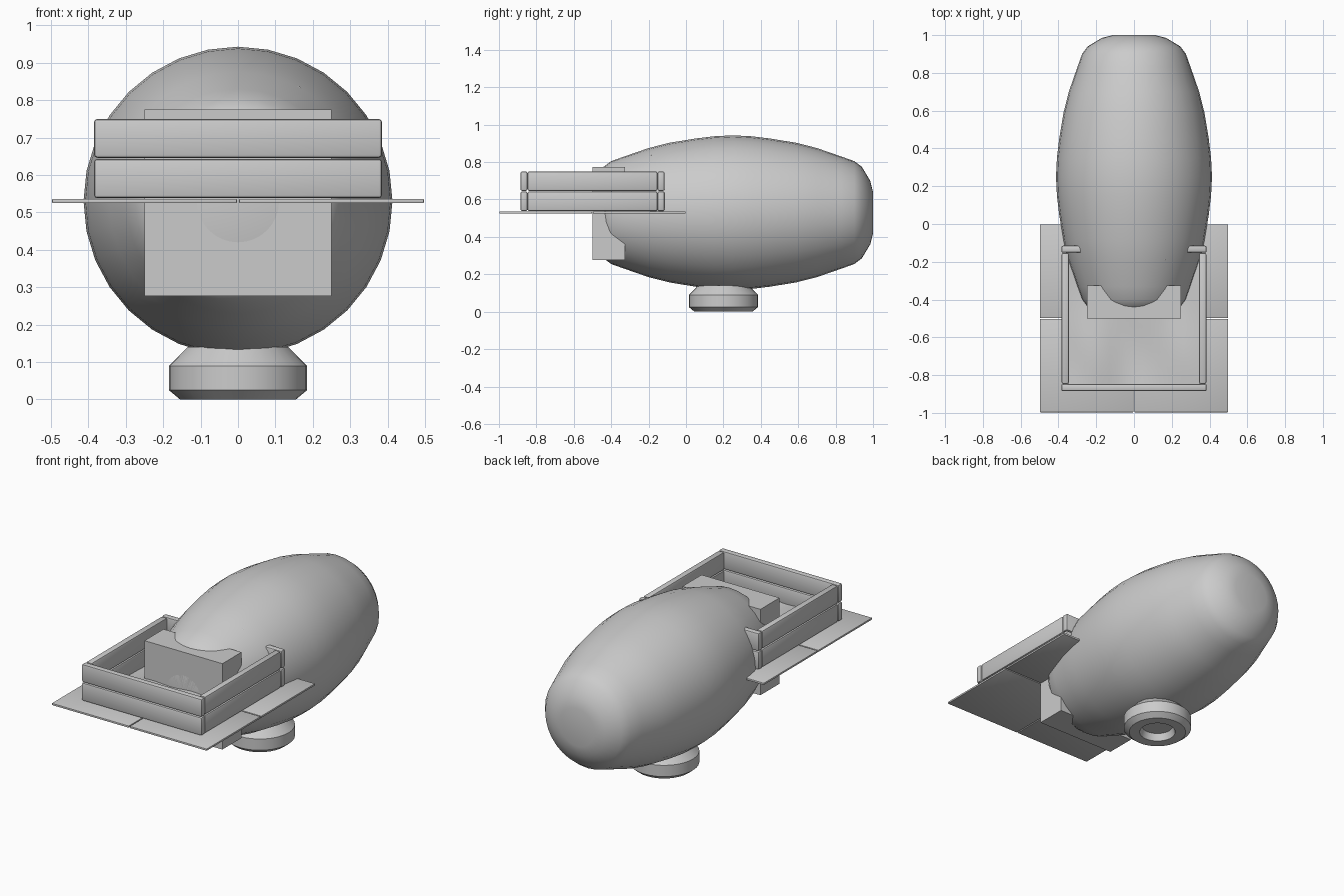
import bpy, bmesh, math
from mathutils import Matrix

if "Cube" in bpy.data.objects:
    bpy.data.objects.remove(bpy.data.objects["Cube"])

grey = bpy.data.materials.new("plain grey")
grey.diffuse_color = (0.6, 0.6, 0.6, 1)
grey.use_nodes = True
grey.node_tree.nodes["Principled BSDF"].inputs["Base Color"].default_value = grey.diffuse_color


def finish(name, bm, smooth=None):
    bmesh.ops.recalc_face_normals(bm, faces=bm.faces)
    me = bpy.data.meshes.new(name)
    bm.to_mesh(me)
    bm.free()
    me.materials.append(grey)
    ob = bpy.data.objects.new(name, me)
    bpy.context.collection.objects.link(ob)
    if smooth:
        bpy.ops.object.select_all(action='DESELECT')
        bpy.context.view_layer.objects.active = ob
        ob.select_set(True)
        bpy.ops.object.shade_smooth_by_angle(angle=math.radians(smooth))
    return ob


def box(name, lo, hi, bevel=0):
    bm = bmesh.new()
    bmesh.ops.create_cube(bm, size=1)
    for v in bm.verts:
        v.co = [(a + b) / 2 + c * (b - a) for a, b, c in zip(lo, hi, v.co)]
    if bevel:
        bmesh.ops.bevel(bm, geom=bm.edges[:], offset=bevel, segments=2,
                        profile=0.5, affect='EDGES')
    return finish(name, bm, 40 if bevel else None)


def lathe(name, profile, matrix, smooth, sides=32):
    # revolve (radius, height) points about z, then place with the matrix
    bm = bmesh.new()
    rings = []
    for r, h in profile:
        if r == 0:
            rings.append([bm.verts.new((0, 0, h))])
        else:
            rings.append([bm.verts.new((r * math.cos(2 * math.pi * i / sides),
                                        r * math.sin(2 * math.pi * i / sides), h))
                          for i in range(sides)])
    for a, b in zip(rings, rings[1:]):
        for i in range(sides):
            j = (i + 1) % sides
            if len(a) == 1:
                bm.faces.new((a[0], b[i], b[j]))
            elif len(b) == 1:
                bm.faces.new((a[i], a[j], b[0]))
            else:
                bm.faces.new((a[i], a[j], b[j], b[i]))
    bm.transform(matrix)
    return finish(name, bm, smooth)


# Barrel-shaped body lying along y, symmetric about its middle
half = [(0.413, 0), (0.408, 0.1), (0.396, 0.2), (0.373, 0.34), (0.345, 0.45),
        (0.30, 0.58), (0.275, 0.65), (0.245, 0.69), (0.17, 0.735),
        (0.11, 0.75), (0, 0.75)]
profile = [(r, -h) for r, h in reversed(half)] + half[1:]
lathe("body", profile,
      Matrix.Translation((0, 0.25, 0.53)) @ Matrix.Rotation(-math.pi / 2, 4, 'X'), 60)

# Round foot with a recess underneath
lathe("foot", [(0, 0.04), (0.085, 0.04), (0.098, 0), (0.155, 0), (0.185, 0.025),
               (0.185, 0.09), (0.135, 0.14), (0, 0.14)],
      Matrix.Translation((0, 0.2, 0)), 30)

# Block set in the front of the body
box("front_block", (-0.25, -0.5, 0.277), (0.25, -0.325, 0.775))

# Four floor tiles with thin gaps
for i in range(2):
    for j in range(2):
        x, y = -0.5 + 0.5 * i, -1 + 0.5 * j
        box("floor_tile", (x + 0.003, y + 0.003, 0.525),
            (x + 0.497, y + 0.497, 0.536), 0.002)

# Two tiers of rails around the pen
for z0, z1 in ((0.538, 0.643), (0.646, 0.75)):
    box("front_rail", (-0.385, -0.885, z0), (0.385, -0.848, z1), 0.009)
    box("back_rail", (-0.385, -0.152, z0), (0.385, -0.115, z1), 0.009)
    for s in (-1, 1):
        xs = sorted((s * 0.345, s * 0.383))
        box("side_rail", (xs[0], -0.847, z0), (xs[1], -0.153, z1), 0.009)

# Gently uneven bedding inside the pen
bm = bmesh.new()
bmesh.ops.create_grid(bm, x_segments=16, y_segments=16, size=0.5)
for v in bm.verts:
    x, y = v.co.x * 0.7, -0.5 + v.co.y * 0.7
    v.co = (x, y, 0.556 + 0.011 * math.sin(14 * x + 3 * y) * math.cos(9 * y)
            + 0.005 * math.sin(23 * x))
finish("bedding", bm, 60)

# Tiny chip poking out of the top of the body
bm = bmesh.new()
bmesh.ops.create_icosphere(bm, subdivisions=1, radius=1)
bm.transform(Matrix.Translation((0.162, -0.187, 0.83))
             @ Matrix.Rotation(math.radians(28), 4, 'Y')
             @ Matrix.Diagonal((0.019, 0.011, 0.007, 1)))
finish("chip", bm)
